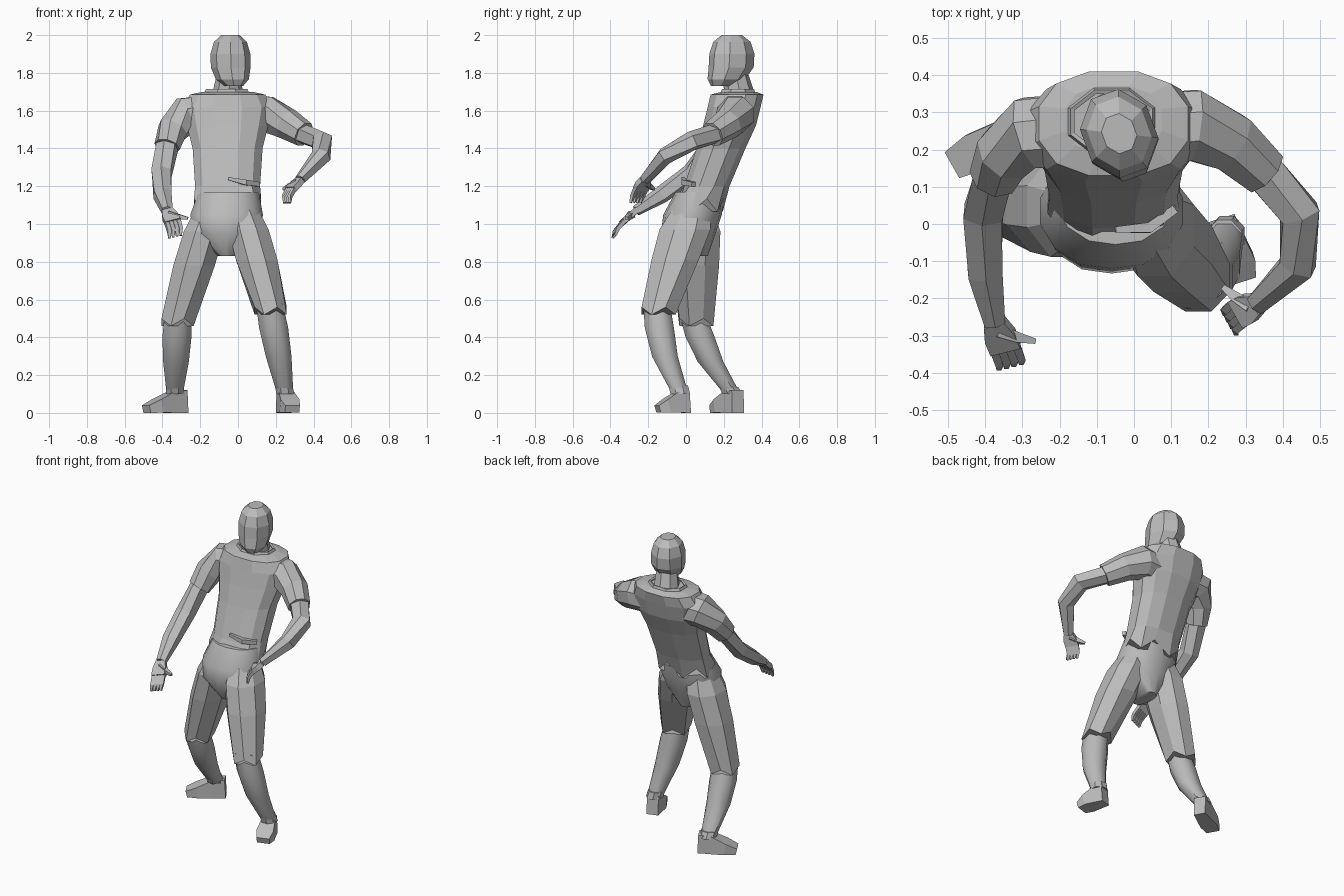
import bpy, bmesh, math
from mathutils import Vector, Matrix

default_cube = bpy.data.objects.get("Cube")
if default_cube:
    bpy.data.objects.remove(default_cube, do_unlink=True)

# One plain grey for the whole figure
grey = bpy.data.materials.new("plain_grey")
grey.use_nodes = True
colour = (0.5, 0.5, 0.5, 1)
grey.diffuse_color = colour
grey.node_tree.nodes["Principled BSDF"].inputs["Base Color"].default_value = colour


def skin_rings(name, rings, smooth=False, capped=True):
    """Bridge a list of point rings into one mesh object."""
    bm = bmesh.new()
    rows = [[bm.verts.new(point) for point in ring] for ring in rings]
    count = len(rows[0])
    for low, high in zip(rows, rows[1:]):
        for i in range(count):
            j = (i + 1) % count
            bm.faces.new((low[i], low[j], high[j], high[i]))
    if capped:
        bm.faces.new(rows[0])
        bm.faces.new(rows[-1])
    bmesh.ops.recalc_face_normals(bm, faces=bm.faces)
    mesh = bpy.data.meshes.new(name)
    bm.to_mesh(mesh)
    bm.free()
    mesh.materials.append(grey)
    obj = bpy.data.objects.new(name, mesh)
    bpy.context.collection.objects.link(obj)
    if smooth:
        bpy.ops.object.select_all(action="DESELECT")
        obj.select_set(True)
        bpy.context.view_layer.objects.active = obj
        bpy.ops.object.shade_smooth_by_angle(angle=math.radians(50))
    return obj


def section(sides, power=1):
    """Unit polygon with flat sides touching the unit circle; low power is boxier."""
    reach = 1 / math.cos(math.pi / sides)
    turns = [math.tau * (i + 0.5) / sides for i in range(sides)]

    def bulge(value):
        return math.copysign(min(abs(reach * value), 1) ** power, value)
    return [(bulge(math.cos(turn)), bulge(math.sin(turn))) for turn in turns]


def stack(name, levels, sides=8, yaw=0, hem=0, power=1, **options):
    """Level rings of (centre, half width, half depth); the last may be jagged."""
    spin = Matrix.Rotation(math.radians(yaw), 3, "Z")
    rings = [[Vector(centre) + spin @ Vector((u * width, v * depth, 0))
              for u, v in section(sides, power)] for centre, width, depth in levels]
    for i, point in enumerate(rings[-1]):
        point.z += hem * (-1) ** i
    return skin_rings(name, rings, **options)


def limb(name, path, widths, heights=None, sides=6):
    """Rings set square to a path of points."""
    path = [Vector(point) for point in path]
    rings = []
    for i, (centre, width, height) in enumerate(zip(path, widths, heights or widths)):
        along = path[min(i + 1, len(path) - 1)] - path[max(i - 1, 0)]
        across = along.cross(Vector((0, 0, 1))).normalized()
        upward = across.cross(along).normalized()
        rings.append([centre + across * u * width + upward * v * height
                      for u, v in section(sides)])
    return skin_rings(name, rings)


def hand(side, wrist, forward, spread):
    """Flat palm, four curled fingers and a thumb."""
    wrist, forward, spread = Vector(wrist), Vector(forward), Vector(spread)
    curl = Vector((0, -0.02, -0.06))
    normal = forward.cross(spread).normalized() * 0.016
    corners = ((-1, -1), (1, -1), (1, 1), (-1, 1))
    skin_rings(side + "_palm", [
        [wrist + forward * reach + spread * a * size + normal * b for a, b in corners]
        for reach, size in ((0, 0.7), (0.5, 1), (1, 1))])
    for number in range(4):
        root = wrist + forward * 0.9 + spread * (number - 1.5) * 0.5
        bend = root + forward * 0.5 + curl * 0.3
        limb(f"{side}_finger_{number + 1}", (root, bend, bend + curl * 0.6),
             (0.011, 0.01, 0.006), sides=4)
    limb(side + "_thumb", (wrist + forward * 0.3, wrist + forward * 0.7 + spread,
                           wrist + forward + spread * 2), (0.017, 0.014, 0.007), sides=4)


def arm(side, path, forward, spread):
    """Path runs collarbone, shoulder, sleeve, cuff, elbow, forearm, wrist."""
    radii = (0.1, 0.095, 0.078, 0.064, 0.052, 0.046, 0.028)
    limb(side + "_sleeve", path[:4], radii[:4], sides=8)
    limb(side + "_bare_arm", path[2:], [min(radius, 0.053) for radius in radii[2:]])
    hand(side, path[-1], forward, spread)


def leg(side, hip, knee, ankle, toe):
    """Shorts leg, calf, sock and shoe."""
    hip, knee, ankle, toe = map(Vector, (hip, knee, ankle, toe))
    thigh = ((0, 0.08, 0.1), (0.2, 0.107, 0.135), (0.5, 0.11, 0.125), (1, 0.085, 0.09))
    stack(side + "_shorts_leg", [(hip.lerp(knee, t), width, depth)
                                 for t, width, depth in thigh], hem=0.02)
    calf = ((-0.1, 0.07), (0.2, 0.077), (0.55, 0.068), (1, 0.043))
    bow = Vector((0, -0.12, 0))
    stack(side + "_calf", [(knee.lerp(ankle, t) + bow * max(t - t * t, 0), size, size)
                           for t, size in calf], smooth=True)
    stack(side + "_sock", [(knee.lerp(ankle, t), 0.047, 0.052) for t in (0.9, 1)])
    # The shoe is boxy and slopes from instep to toe
    stride = toe - ankle
    steps = (-0.35, 0.1, 0.6, 1)
    heights = [0.06 - 0.04 * max(t, 0) for t in steps]
    path = [(ankle.x + stride.x * t, ankle.y + stride.y * t, height)
            for t, height in zip(steps, heights)]
    limb(side + "_shoe", path, (0.036, 0.043, 0.052, 0.04), heights, sides=4)


# Head: a boxy rounded form with the chin pushed forward
head_levels = []
for latitude in range(-75, 90, 30):
    rise = math.sin(math.radians(latitude))
    size = math.cos(math.radians(latitude)) ** 0.6
    chin = 0.06 * max(-rise, 0) ** 2
    head_levels.append(((-0.04 + chin / 3, 0.243 - chin, 1.865 + 0.14 * rise),
                        0.097 * size, 0.115 * size))
stack("head", head_levels, yaw=20)
limb("neck", ((-0.06, 0.29, 1.64), (-0.045, 0.26, 1.8)), (0.08, 0.06), sides=8)
collar = stack("collar", [((-0.06, 0.275, 1.67), 0.13, 0.1),
                          ((-0.06, 0.275, 1.715), 0.11, 0.085)], capped=False)
collar.modifiers.new("cloth_thickness", "SOLIDIFY").thickness = 0.012

# Shirt leaning back from the hips: height, depth position, half width
shirt_levels = ((1.7, 0.28, 0.13), (1.685, 0.27, 0.2), (1.62, 0.255, 0.235),
                (1.52, 0.23, 0.215), (1.4, 0.185, 0.185), (1.2, 0.11, 0.172),
                (1.1, 0.07, 0.178))
stack("shirt", [((-0.055, y, z), width, min(0.14, width * 0.7))
                for z, y, width in shirt_levels], sides=12, hem=0.035, power=0.85)
limb("shirt_fold", ((-0.05, -0.015, 1.24), (0.04, -0.01, 1.22), (0.11, 0.04, 1.21)),
     (0.008, 0.014, 0.012), sides=4)

# Arms and hands
arm("right", ((-0.15, 0.25, 1.58), (-0.28, 0.245, 1.575), (-0.345, 0.19, 1.5),
              (-0.375, 0.13, 1.41), (-0.405, 0.03, 1.27), (-0.4, -0.13, 1.155),
              (-0.375, -0.265, 1.07)),
    forward=(0.03, -0.07, -0.06), spread=(0.04, 0.01, 0.01))
arm("left", ((0.03, 0.25, 1.58), (0.16, 0.265, 1.58), (0.26, 0.22, 1.53),
             (0.35, 0.14, 1.475), (0.445, 0.03, 1.44), (0.44, -0.11, 1.36),
             (0.33, -0.215, 1.235)),
    forward=(-0.05, -0.025, -0.05), spread=(-0.02, 0.035, 0))

# Smooth seat of the shorts
stack("shorts_seat", [((-0.05, 0.075, 1.17), 0.16, 0.13), ((-0.06, 0.035, 1.05), 0.192, 0.155),
                      ((-0.06, 0.012, 0.95), 0.18, 0.145), ((-0.06, 0.025, 0.83), 0.05, 0.09)],
      sides=14, smooth=True)

# Legs
leg("right", (-0.145, 0.045, 1.08), (-0.32, 0.055, 0.48), (-0.335, 0.245, 0.1), (-0.485, 0.16, 0))
leg("left", (0.025, 0.03, 1.08), (0.173, -0.145, 0.54), (0.25, -0.03, 0.1), (0.288, -0.15, 0))
